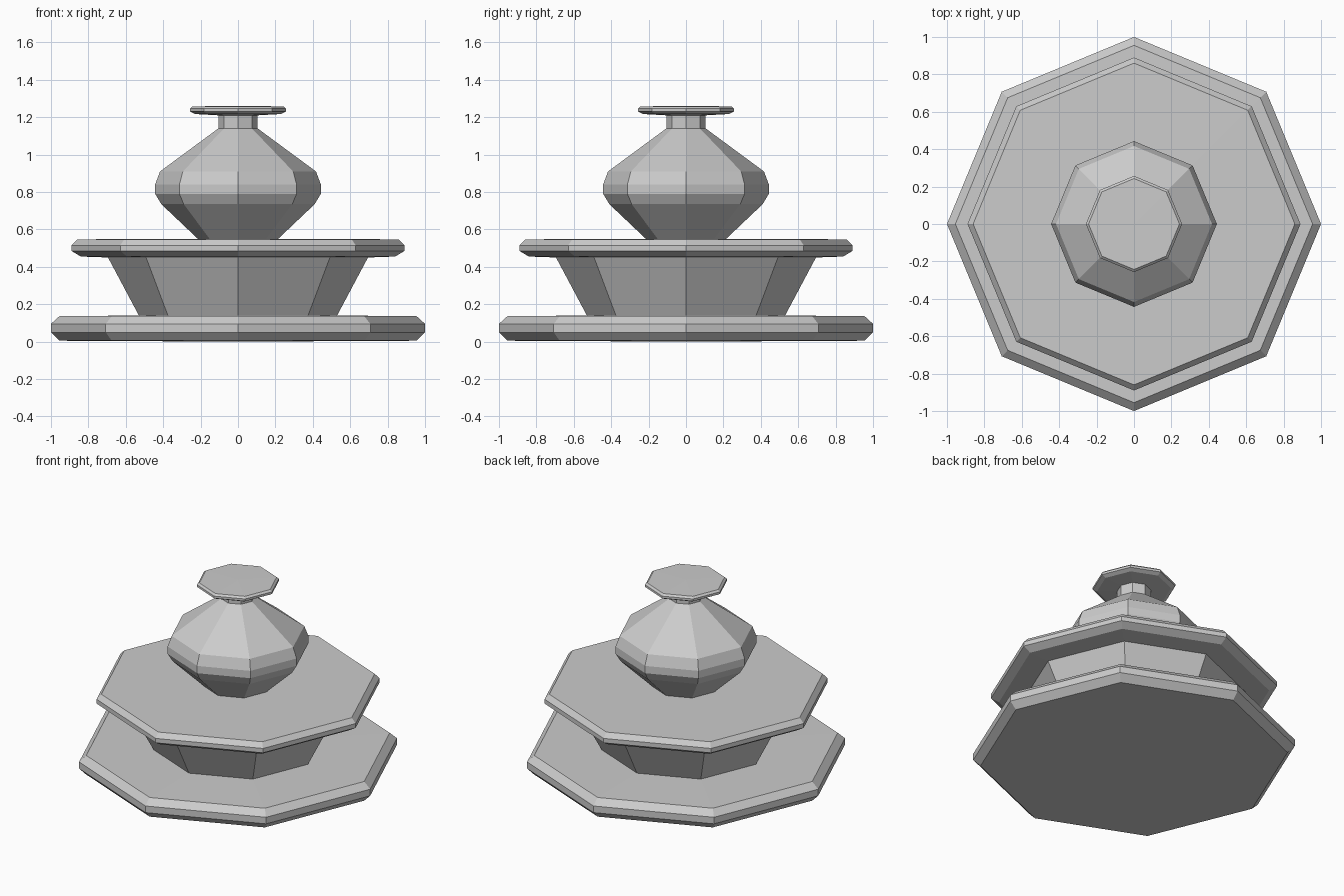
import bpy, bmesh
from math import cos, sin, pi

if "Cube" in bpy.data.objects:
    bpy.data.objects.remove(bpy.data.objects["Cube"])

SIDES = 8


def lathe(name, profile):
    """Spin an (r, z) profile into a flat-faced octagonal part; r = 0 makes a cap."""
    bm = bmesh.new()
    rings = []
    for r, z in profile:
        if r == 0:
            rings.append([bm.verts.new((0, 0, z))] * SIDES)
        else:
            rings.append([bm.verts.new((r * cos(2 * pi * i / SIDES),
                                        r * sin(2 * pi * i / SIDES), z))
                          for i in range(SIDES)])
    for low, high in zip(rings, rings[1:]):
        for i in range(SIDES):
            j = (i + 1) % SIDES
            corners = [low[i], low[j], high[j], high[i]]
            bm.faces.new(list(dict.fromkeys(corners)))
    bmesh.ops.recalc_face_normals(bm, faces=bm.faces[:])
    mesh = bpy.data.meshes.new(name)
    bm.to_mesh(mesh)
    bm.free()
    obj = bpy.data.objects.new(name, mesh)
    bpy.context.collection.objects.link(obj)
    return obj


# Each part starts on the ring where the part below ends.
# Wide bevelled foot plate
lathe("base_plate", [(0, 0), (0.955, 0.005), (1.0, 0.05), (1.0, 0.095),
                     (0.955, 0.136), (0.53, 0.14)])
# Flared stem between the plates
lathe("flared_stem", [(0.53, 0.14), (0.695, 0.45)])
# Upper bevelled plate
lathe("upper_plate", [(0.695, 0.45), (0.84, 0.455), (0.89, 0.485), (0.89, 0.515),
                      (0.86, 0.547), (0.215, 0.55)])
# Bulbous body with straight neck
lathe("bulb_body", [(0.215, 0.55), (0.41, 0.735), (0.443, 0.79), (0.443, 0.84),
                    (0.417, 0.91), (0.105, 1.14), (0.105, 1.21)])
# Flat cap
lathe("top_cap", [(0.105, 1.21), (0.23, 1.217), (0.257, 1.231), (0.257, 1.246),
                  (0.243, 1.258), (0, 1.26)])
